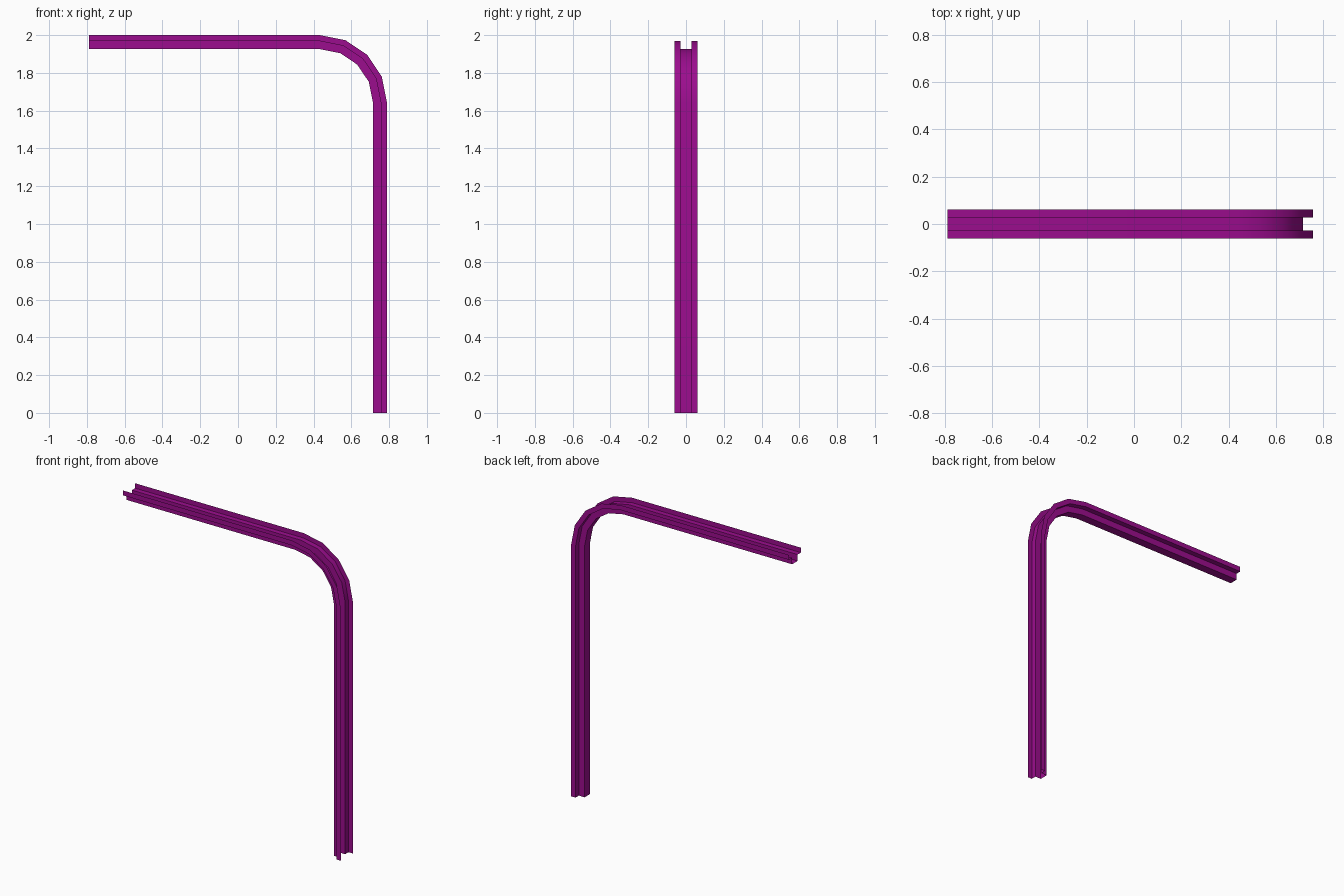
import bpy, bmesh, math

if "Cube" in bpy.data.objects:
    bpy.data.objects.remove(bpy.data.objects["Cube"], do_unlink=True)

purple = bpy.data.materials.new("purple")
purple.use_nodes = True
color = (0.33, 0.004, 0.27, 1)
purple.diffuse_color = color
purple.node_tree.nodes["Principled BSDF"].inputs["Base Color"].default_value = color

# Sheet cross-section: (sideways y, depth below the outer edge)
half = [(0.062, 0), (0.062, 0.032), (0.028, 0.032), (0.028, 0.074)]
profile = half + [(-y, d) for y, d in reversed(half)]

# Path frames: (x, z, angle) of the outer edge; the bend is a quarter circle
END, TOP, RADIUS, STEPS = 0.788, 2.0, 0.355, 4
cx, cz = END - RADIUS, TOP - RADIUS
frames = [(-END, TOP, math.pi / 2)]
for i in range(STEPS + 1):
    a = math.pi / 2 * (1 - i / STEPS)
    frames.append((cx + RADIUS * math.cos(a), cz + RADIUS * math.sin(a), a))
frames.append((END, 0, 0))

# Bent channel rail: sweep the open section along the path
bm = bmesh.new()
rings = [[bm.verts.new((x - d * math.cos(a), y, z - d * math.sin(a)))
          for y, d in profile] for x, z, a in frames]
for r, s in zip(rings, rings[1:]):
    for j in range(len(profile) - 1):
        bm.faces.new((r[j], r[j + 1], s[j + 1], s[j]))
bm.normal_update()
# Make the channel floor face outward
floor = max(bm.faces, key=lambda f: f.calc_center_median().x)
mid = [f for f in bm.faces if abs(f.calc_center_median().y) < 0.001]
if max(mid, key=lambda f: f.normal.z ** 2).normal.z < 0:
    bmesh.ops.reverse_faces(bm, faces=bm.faces[:])

mesh = bpy.data.meshes.new("bent_channel_rail")
bm.to_mesh(mesh)
bm.free()
mesh.materials.append(purple)
rail = bpy.data.objects.new("bent_channel_rail", mesh)
bpy.context.collection.objects.link(rail)

# Smooth bend, crisp folds
bpy.ops.object.select_all(action="DESELECT")
rail.select_set(True)
bpy.context.view_layer.objects.active = rail
bpy.ops.object.shade_smooth_by_angle(angle=math.radians(30))
